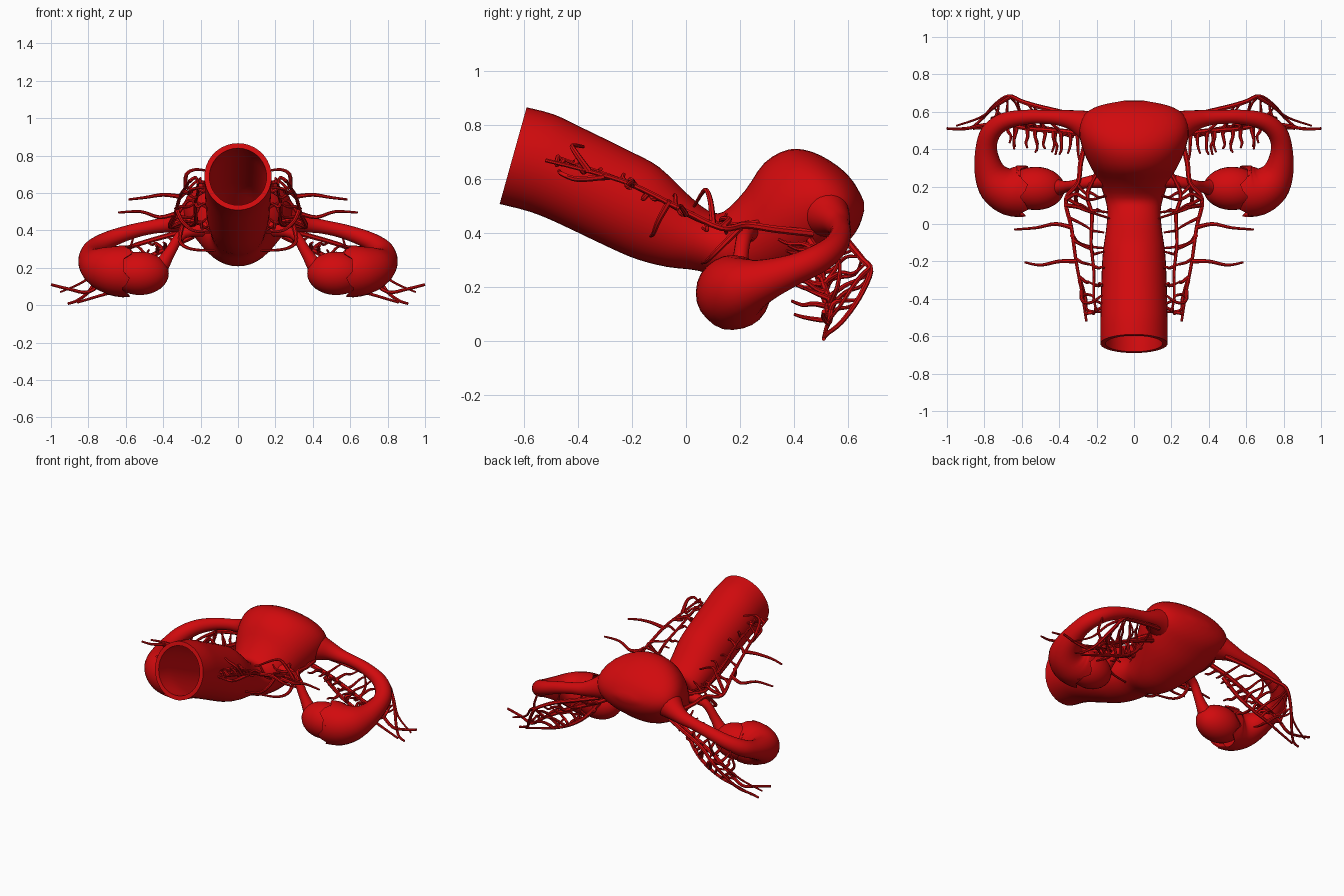
import bpy, bmesh, math, random
from mathutils import Vector

if "Cube" in bpy.data.objects:
    bpy.data.objects.remove(bpy.data.objects["Cube"])

random.seed(4)
red = bpy.data.materials.new("tissue_red")
red.diffuse_color = (0.64, 0.003, 0.004, 1)
red.use_nodes = True
red.node_tree.nodes["Principled BSDF"].inputs["Base Color"].default_value = red.diffuse_color


def smooth_path(pts, n):
    """Catmull-Rom through tuples of any length."""
    out = []
    for i in range(len(pts) - 1):
        a, b, c, d = pts[max(i - 1, 0)], pts[i], pts[i + 1], pts[min(i + 2, len(pts) - 1)]
        for k in range(n):
            t = k / n
            out.append(tuple(0.5 * (2 * q + (r - p) * t + (2 * p - 5 * q + 4 * r - s) * t * t
                             + (3 * q - p - 3 * r + s) * t ** 3) for p, q, r, s in zip(a, b, c, d)))
    return out + [tuple(pts[-1])]


def skin(bm, rings, cap_start=True, cap_end=True):
    vs = [[bm.verts.new(p) for p in ring] for ring in rings]
    n = len(vs[0])
    for a, b in zip(vs, vs[1:]):
        for i in range(n):
            j = (i + 1) % n
            bm.faces.new((a[i], a[j], b[j], b[i]))
    if cap_start:
        bm.faces.new(vs[0][::-1])
    if cap_end:
        bm.faces.new(vs[-1])


def sweep(bm, pts, sides, n, jag=None):
    """Round tube through (x, y, z, radius) points; jag gives a ragged open end."""
    path = smooth_path(pts, n)
    pos = [Vector(p[:3]) for p in path]
    rings, tan, u = [], None, None
    for i, p in enumerate(path):
        t = (pos[min(i + 1, len(pos) - 1)] - pos[max(i - 1, 0)]).normalized()
        if tan is None:
            u = t.orthogonal().normalized()
        else:
            u = tan.rotation_difference(t) @ u
        tan = t
        v = t.cross(u)
        rings.append([pos[i] + (u * math.cos(a) + v * math.sin(a)) * p[3]
                      for a in (math.tau * k / sides for k in range(sides))])
    if jag:
        rings[-1] = [q + tan * jag[k % len(jag)] for k, q in enumerate(rings[-1])]
        c = pos[-1]
        rings.append([c + (q - c) * 0.94 for q in rings[-1]])
        rings.append([pos[-4] + (q - pos[-4]) * 0.85 for q in rings[-5]])
    skin(bm, rings)


def finish(bm, name, mirror=True, angle=50):
    bmesh.ops.recalc_face_normals(bm, faces=bm.faces)
    me = bpy.data.meshes.new(name)
    bm.to_mesh(me)
    bm.free()
    me.materials.append(red)
    ob = bpy.data.objects.new(name, me)
    bpy.context.collection.objects.link(ob)
    if mirror:
        m = ob.modifiers.new("mirror", 'MIRROR')
        m.use_mirror_merge = False
    bpy.ops.object.select_all(action='DESELECT')
    ob.select_set(True)
    bpy.context.view_layer.objects.active = ob
    bpy.ops.object.shade_smooth_by_angle(angle=math.radians(angle))
    return ob


# Uterus and open canal: upper y, z / lower y, z / half width of each section
sections = [(-.59, .866, -.69, .508, .18), (-.49, .84, -.58, .48, .18), (-.39, .793, -.48, .44, .178),
            (-.2, .70, -.28, .345, .172), (-.1, .645, -.18, .303, .165), (0, .55, -.07, .275, .15),
            (.08, .485, .05, .26, .142), (.14, .48, .15, .22, .158), (.22, .56, .25, .208, .193),
            (.29, .66, .36, .23, .242), (.38, .71, .46, .27, .28), (.47, .70, .55, .33, .293),
            (.56, .65, .61, .38, .265), (.62, .59, .643, .43, .185), (.658, .52, .66, .485, .055)]


def section_ring(s, k=1.0):
    up, lo = Vector((0, s[0], s[1])), Vector((0, s[2], s[3]))
    c, h = (up + lo) / 2, (up - lo) / 2
    return [c + (Vector((s[4] * math.cos(a), 0, 0)) + h * math.sin(a)) * k
            for a in (math.tau * i / 36 for i in range(36))]


rows = smooth_path(sections, 3)
bm = bmesh.new()
skin(bm, [section_ring(s, .85) for s in rows[15::-1]] + [section_ring(s) for s in rows])
finish(bm, "uterus_and_canal", False)

# Fallopian tubes flaring to a ragged funnel
bm = bmesh.new()
sweep(bm, [(.18, .50, .485, .11), (.24, .522, .472, .088), (.31, .55, .452, .06),
           (.38, .565, .432, .044), (.46, .572, .418, .037),
           (.57, .572, .393, .039), (.69, .55, .35, .046), (.765, .49, .305, .053), (.79, .40, .265, .058),
           (.775, .29, .225, .08), (.73, .215, .20, .112), (.665, .18, .185, .133), (.60, .175, .18, .139)],
      24, 4, jag=(.025, -.01, -.035, -.01, .03, .015, -.02, .01))
finish(bm, "fallopian_tubes")

# Ovaries
bm = bmesh.new()
bmesh.ops.create_uvsphere(bm, u_segments=28, v_segments=16, radius=1)
for v in bm.verts:
    v.co = Vector((.525 + .155 * v.co.x, .19 + .116 * v.co.y, .17 + .116 * v.co.z))
finish(bm, "ovaries")

# Ovarian ligaments
bm = bmesh.new()
sweep(bm, [(.47, .19, .18, .085), (.41, .195, .215, .046), (.36, .20, .29, .03),
           (.29, .215, .385, .029), (.14, .24, .41, .045)], 14, 4)
finish(bm, "ovarian_ligaments")


def vessel(bm, pts, r=.011):
    last = len(pts) - 1
    sweep(bm, [(*p, r * (1.15 - .6 * i / last)) for i, p in enumerate(pts)], 7, 4)


def at(path, t):
    p = smooth_path(path, 12)
    return Vector(p[round(t * (len(p) - 1))])


def link(bm, a, b, r=.009, wob=.02):
    """Slightly wavy strand joining two points."""
    a, b = Vector(a), Vector(b)
    mid = [a.lerp(b, t) + Vector([random.uniform(-wob, wob) for _ in 'xyz']) for t in (.35, .7)]
    vessel(bm, [a, *mid, b], r)


# Vessels beside the uterus and canal
bm = bmesh.new()
outer = [(.25, .47, .40), (.285, .33, .415), (.30, .22, .43), (.365, .13, .42), (.335, -.02, .49),
         (.31, -.2, .58), (.28, -.36, .63), (.255, -.52, .67)]
inner = [(.19, .29, .44), (.25, .16, .43), (.225, .05, .45), (.23, -.1, .53),
         (.215, -.25, .60), (.215, -.39, .65), (.20, -.47, .68)]
vessel(bm, outer, .013)
vessel(bm, inner, .011)
for t in (.3, .42, .52, .62, .7, .79, .88, .95):
    p = at(outer, t)
    q = at(inner, max(0, t * 1.2 - .2))
    link(bm, p, q)
    link(bm, q, (.16, q.y - .01, q.z + random.uniform(-.04, .05)))
for pts in ([(.33, -.02, .49), (.42, 0, .47), (.52, -.02, .50), (.64, -.03, .495)],
            [(.31, -.2, .58), (.4, -.2, .59), (.5, -.22, .575), (.585, -.205, .565)],
            [(.365, .13, .42), (.31, .16, .45), (.24, .13, .45), (.15, .15, .40)],
            [(.36, .1, .43), (.3, .09, .52), (.25, .07, .56), (.13, .03, .5)],
            [(.33, -.06, .52), (.30, -.10, .45), (.24, -.12, .40), (.15, -.13, .39)],
            [(.30, .2, .42), (.31, .12, .34), (.25, .08, .30), (.12, .06, .29)],
            [(.28, -.36, .63), (.275, -.41, .70), (.23, -.42, .725), (.17, -.38, .72)],
            [(.29, -.30, .61), (.26, -.40, .60), (.25, -.46, .62), (.175, -.47, .63)]):
    vessel(bm, pts)
finish(bm, "uterine_vessels")

# Vessel net hanging below the tubes
bm = bmesh.new()
front = [(.24, .46, .37), (.34, .49, .32), (.45, .50, .27), (.57, .51, .21),
         (.70, .535, .14), (.80, .53, .07), (.90, .51, .085), (1.0, .51, .11)]
back = [(.27, .56, .40), (.38, .595, .37), (.52, .63, .33), (.60, .655, .30), (.67, .683, .26),
        (.74, .64, .16), (.80, .575, .07), (.86, .52, .025), (.91, .51, .008)]
low = [(.33, .47, .31), (.42, .50, .20), (.52, .52, .13), (.64, .53, .08), (.74, .52, .05), (.86, .51, .014)]
vessel(bm, front, .014)
vessel(bm, back, .013)
vessel(bm, low, .012)
for t in (.12, .22, .32, .42, .52, .62):
    link(bm, at(front, t), at(back, t))
    link(bm, at(low, t), at(front, t + .04))
for t in (.3, .45, .6):
    link(bm, at(low, t), at(back, t + .05))
# comb of short twigs pointing forward
for i in range(9):
    p = at(front, .1 + .055 * i)
    link(bm, p, p + Vector((random.uniform(-.01, .01), random.uniform(-.14, -.09), .04)), .010, .012)
for t in (.2, .4, .6):
    p = at(low, t)
    link(bm, p, p + Vector((0, -.13, .02)), .010, .012)
# outer twigs
vessel(bm, [(.66, .68, .27), (.74, .63, .22), (.82, .57, .13), (.95, .525, .07)], .009)
vessel(bm, [(.70, .535, .14), (.76, .56, .20), (.74, .57, .28), (.72, .55, .33)], .009)
vessel(bm, [(.57, .51, .21), (.58, .56, .28), (.56, .57, .36)], .009)
finish(bm, "tubal_vessels")
